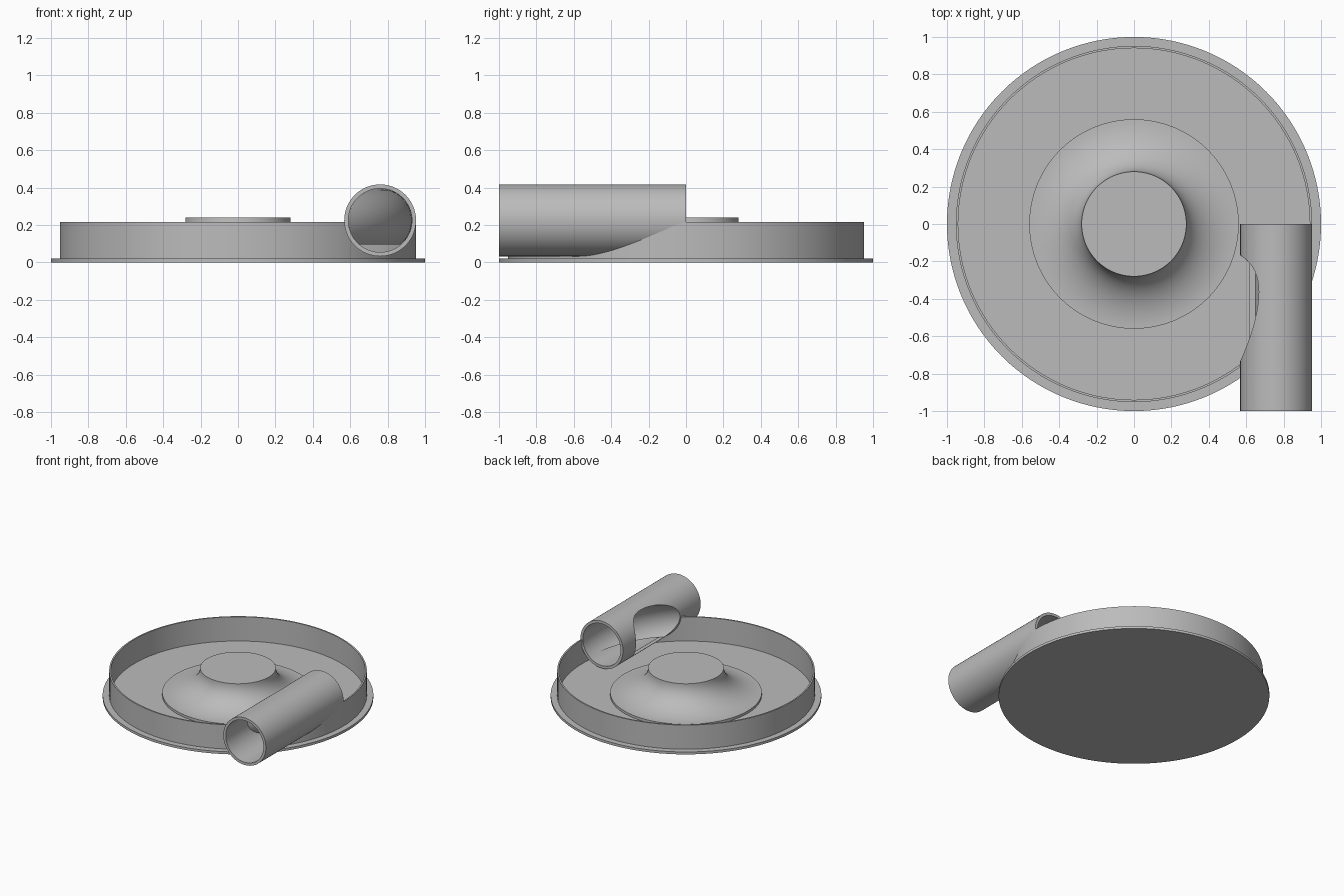
import bpy, bmesh
from math import pi, sin, cos, sqrt, asin, radians
from mathutils import Matrix

cube = bpy.data.objects.get("Cube")
if cube:
    bpy.data.objects.remove(cube, do_unlink=True)

GREY = (0.5, 0.5, 0.5, 1)
mat = bpy.data.materials.new("plain grey")
mat.use_nodes = True
mat.diffuse_color = GREY
mat.node_tree.nodes["Principled BSDF"].inputs["Base Color"].default_value = GREY

# Shared sizes
PIPE_X, PIPE_Z = 0.76, 0.225
PIPE_R, BORE_R = 0.192, 0.17
CHANNEL_R = 0.168
SHELF_Z = 0.095
PIPE_TURN = Matrix.Translation((PIPE_X, 0, PIPE_Z)) @ Matrix.Rotation(pi / 2, 4, "X")


def add_object(name, bm):
    mesh = bpy.data.meshes.new(name)
    bm.to_mesh(mesh)
    bm.free()
    mesh.materials.append(mat)
    obj = bpy.data.objects.new(name, mesh)
    bpy.context.collection.objects.link(obj)
    return obj


def lathe(name, profile, matrix=Matrix(), steps=128):
    """Spin a closed (radius, height) profile around z."""
    bm = bmesh.new()
    verts = [bm.verts.new((r, 0, z)) for r, z in profile]
    edges = [bm.edges.new((v, verts[(i + 1) % len(verts)])) for i, v in enumerate(verts)]
    bmesh.ops.spin(bm, geom=verts + edges, cent=(0, 0, 0), axis=(0, 0, 1),
                   angle=2 * pi, steps=steps, use_merge=True)
    bmesh.ops.remove_doubles(bm, verts=bm.verts, dist=1e-5)
    bmesh.ops.dissolve_degenerate(bm, edges=bm.edges, dist=1e-6)
    bmesh.ops.recalc_face_normals(bm, faces=bm.faces)
    bm.transform(matrix)
    return add_object(name, bm)


def activate(obj):
    bpy.ops.object.select_all(action="DESELECT")
    obj.select_set(True)
    bpy.context.view_layer.objects.active = obj


def cut(obj, cutter):
    mod = obj.modifiers.new("cut", "BOOLEAN")
    mod.operation = "DIFFERENCE"
    mod.solver = "EXACT"
    mod.object = cutter
    activate(obj)
    bpy.ops.object.modifier_apply(modifier=mod.name)
    bpy.data.objects.remove(cutter, do_unlink=True)


# Base plate
base = lathe("base_plate", [(0, 0), (1, 0), (1, 0.02), (0, 0.02)])

# Rim wall, opened where the pipe bore passes through
wall = lathe("rim_wall", [(0.94, 0.015), (0.952, 0.015), (0.952, 0.217), (0.94, 0.217)])
cut(wall, lathe("bore_cutter", [(0, 0), (BORE_R + 0.005, 0), (BORE_R + 0.005, 1.1), (0, 1.1)],
                PIPE_TURN, 64))

# Central hub with a concave flare
flare = [(0.56 - 0.28 * cos(a), 0.24 - 0.2 * sin(a))
         for a in (i * pi / 40 for i in range(21))]
hub = lathe("centre_hub", [(0, 0.015), (0.56, 0.015)] + flare[::-1] + [(0, 0.24)])

# Tangential pipe, its inner side opened by a ring channel
pipe = lathe("outlet_pipe", [(BORE_R, 0), (PIPE_R, 0), (PIPE_R, 1), (BORE_R, 1)], PIPE_TURN, 96)
low = asin((SHELF_Z - PIPE_Z) / CHANNEL_R)
arc = [low + (pi - 2 * low) * i / 48 for i in range(49)]
cut(pipe, lathe("channel_cutter", [(PIPE_X + CHANNEL_R * cos(a), PIPE_Z + CHANNEL_R * sin(a))
                                   for a in arc], steps=192))

# Curved guide inside the pipe, turning the flow along the rim
bm = bmesh.new()
rows, cols = 24, 32
low = asin((SHELF_Z - PIPE_Z) / BORE_R)
grid = []
for i in range(rows + 1):
    a = low + (pi / 2 - 0.01 - low) * i / rows
    r, half = PIPE_X + BORE_R * cos(a), BORE_R * cos(a)
    row = []
    for j in range(cols + 1):
        x = PIPE_X + half * cos(pi * j / cols)
        row.append(bm.verts.new((x, -sqrt(max(r * r - x * x, 0)), PIPE_Z + BORE_R * sin(a))))
    grid.append(row)
for i in range(rows):
    for j in range(cols):
        bm.faces.new((grid[i][j], grid[i][j + 1], grid[i + 1][j + 1], grid[i + 1][j]))
bm.normal_update()
# Face the guide toward the centre of the pan
if sum(f.normal.y for f in bm.faces) < 0:
    bmesh.ops.reverse_faces(bm, faces=bm.faces)
guide = add_object("flow_guide", bm)

for obj in (base, wall, hub, pipe, guide):
    activate(obj)
    bpy.ops.object.shade_smooth_by_angle(angle=radians(30))
